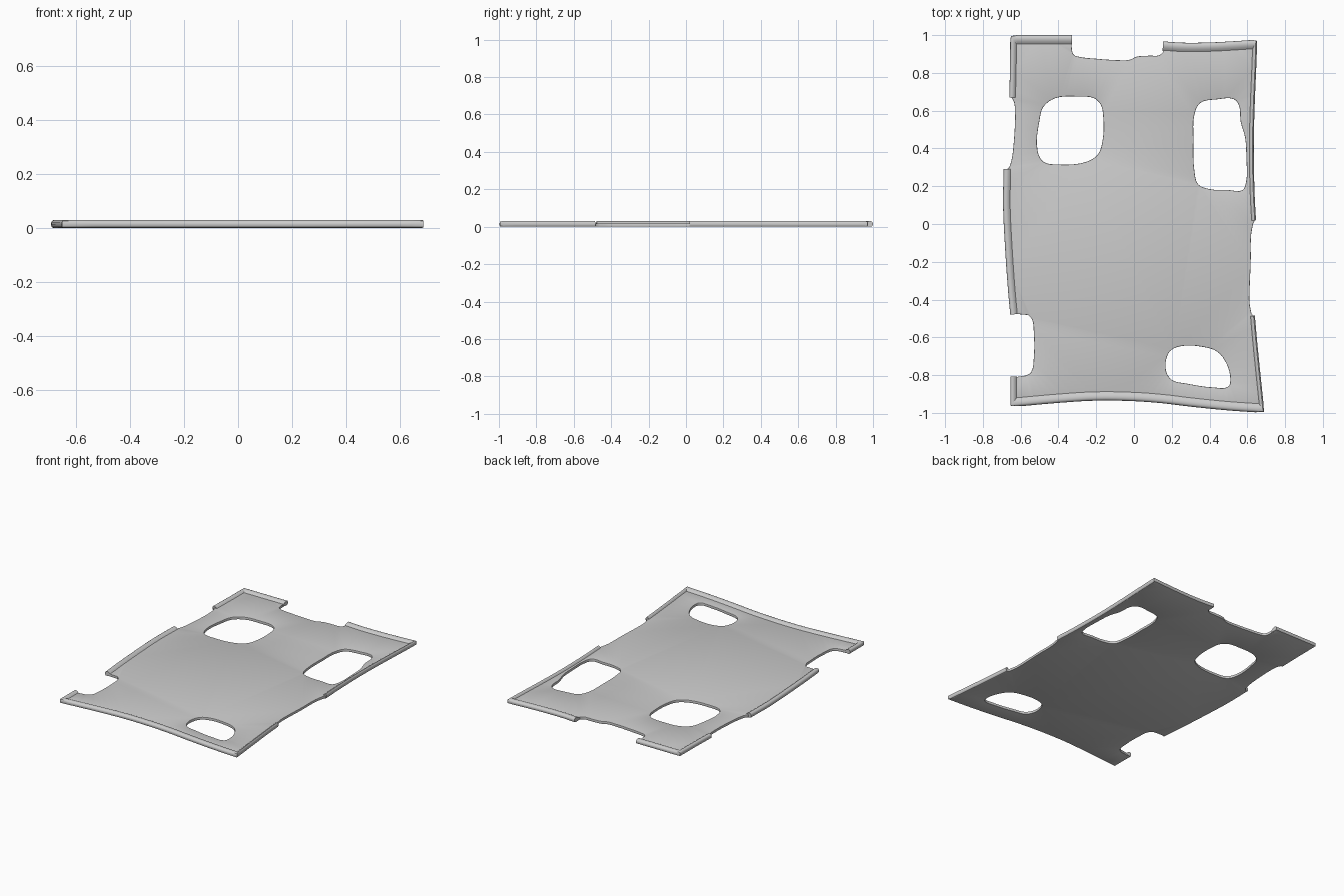
import bpy, bmesh
from mathutils import Vector

if "Cube" in bpy.data.objects:
    bpy.data.objects.remove(bpy.data.objects["Cube"])

STEPS = 4


def smooth(pts, closed=False):
    """Smooth curve through the points, tangents scaled to each span."""
    p = [Vector(q) for q in pts]
    n = len(p)

    def tangent(i):
        if closed:
            a, b, c = p[i - 1], p[i % n], p[(i + 1) % n]
        else:
            a, b, c = p[max(i - 1, 0)], p[i], p[min(i + 1, n - 1)]
        return ((b - a).normalized() + (c - b).normalized()).normalized()
    out = []
    for i in range(n if closed else n - 1):
        j = (i + 1) % n
        length = (p[j] - p[i]).length
        ta, tb = tangent(i) * length, tangent(j) * length
        for k in range(STEPS):
            t = k / STEPS
            out.append(p[i] * (2*t**3 - 3*t**2 + 1) + ta * (t**3 - 2*t**2 + t)
                       + p[j] * (3*t**2 - 2*t**3) + tb * (t**3 - t**2))
    return out if closed else out + [p[-1]]


def inward(pts, closed=False, widths=None):
    """Mitred offset vector at each point (material lies right of the path)."""
    n = len(pts)
    seg = n if closed else n - 1
    w = widths or [1.0] * seg
    nrm = []
    for i in range(seg):
        d = (pts[(i + 1) % n] - pts[i]).normalized()
        nrm.append(Vector((d.y, -d.x)))
    out = []
    for i in range(n):
        a = (i - 1) % seg if closed else max(i - 1, 0)
        b = i % seg if closed else min(i, seg - 1)
        n1, n2, w1, w2 = nrm[a], nrm[b], w[a], w[b]
        det = n1.x * n2.y - n1.y * n2.x
        if abs(det) > 0.6:
            out.append(Vector(((w1 * n2.y - w2 * n1.y) / det,
                               (n1.x * w2 - n2.x * w1) / det)))
        else:
            out.append((n1 + n2).normalized() * (w1 + w2) / 2)
    return out


def sweep(bm, pts, offs, profile, closed=False, ring=False):
    """Sweep an (inset, z) profile; returns the rows of vertices."""
    rows = []
    for inset, z in profile:
        row = []
        for p, o in zip(pts, offs):
            # sharp corners are nipped slightly on the outside
            d = max(inset, 0.005) if o.length > 1.1 else inset
            q = p + o * d
            row.append(bm.verts.new((q.x, q.y, z)))
        rows.append(row)
    m, n = len(rows), len(pts)
    for r in range(m if ring else m - 1):
        a, b = rows[r], rows[(r + 1) % m]
        for i in range(n if closed else n - 1):
            j = (i + 1) % n
            bm.faces.new((a[i], a[j], b[j], b[i]))
    return rows


def finish(bm, name, angle=0.7):
    bmesh.ops.recalc_face_normals(bm, faces=bm.faces)
    me = bpy.data.meshes.new(name)
    bm.to_mesh(me)
    bm.free()
    ob = bpy.data.objects.new(name, me)
    bpy.context.collection.objects.link(ob)
    bpy.ops.object.select_all(action='DESELECT')
    ob.select_set(True)
    bpy.context.view_layer.objects.active = ob
    bpy.ops.object.shade_smooth_by_angle(angle=angle)


# Hemmed edges, clockwise: each is a set of (width, points) runs joined at corners
hems = {
    "hem_back_left": [
        (0.7, [(-.66, .67), (-.656, .85), (-.655, 1)]),
        (1.0, [(-.655, 1), (-.5, 1), (-.328, 1)])],
    "hem_back_right": [
        (1.0, [(.155, .967), (.25, .96), (.4, .961), (.55, .969), (.652, .976)]),
        (0.5, [(.652, .976), (.65, .9), (.638, .6), (.634, .4), (.639, .15), (.646, .02)])],
    "hem_front": [
        (0.5, [(.64, -.485), (.65, -.6), (.67, -.8), (.691, -1)]),
        (1.0, [(.691, -1), (.5, -.987), (.3, -.967), (.15, -.949), (0, -.938), (-.2, -.935),
               (-.4, -.947), (-.655, -.97)]),
        (0.7, [(-.655, -.97), (-.655, -.88), (-.655, -.808)])],
    "hem_left": [
        (0.8, [(-.655, -.48), (-.667, -.35), (-.684, -.1), (-.693, .1), (-.69, .292)])],
}
# Unhemmed cut-outs that follow each hem
notches = [
    [(-.328, .915), (-.318, .895), (-.29, .885), (-.2, .875), (-.1, .868), (-.02, .87),
     (.01, .885), (.08, .891), (.135, .894), (.153, .91)],
    [(.63, .0), (.62, -.06), (.618, -.2), (.612, -.35), (.612, -.42), (.622, -.475)],
    [(-.57, -.802), (-.545, -.785), (-.53, -.7), (-.53, -.58), (-.54, -.505), (-.56, -.482)],
    [(-.66, .302), (-.65, .33), (-.635, .45), (-.63, .6), (-.635, .645), (-.645, .665)],
]
holes = [
    [(-.42, .665), (-.3, .675), (-.21, .665), (-.175, .63), (-.163, .57), (-.165, .45),
     (-.19, .37), (-.25, .33), (-.4, .315), (-.48, .33), (-.51, .385), (-.5, .55), (-.48, .62)],
    [(.35, .64), (.44, .66), (.53, .66), (.555, .63), (.565, .54), (.588, .46), (.595, .35),
     (.593, .22), (.575, .18), (.5, .18), (.4, .185), (.34, .21), (.32, .28), (.315, .45),
     (.32, .58)],
    [(.26, -.645), (.35, -.648), (.44, -.675), (.49, -.74), (.51, -.82), (.5, -.86),
     (.42, -.865), (.28, -.845), (.2, -.825), (.17, -.78), (.175, -.7), (.2, -.665)],
]

# Rolled hem cross-section (inset, z)
hem_profile = [(.012, 0), (.004, .003), (0, .011), (.001, .02), (.006, .0265), (.014, .03),
               (.026, .029), (.037, .025), (.045, .019), (.05, .016), (.05, .004)]

outline = []
for (name, runs), notch in zip(hems.items(), notches):
    pts, widths = [], []
    for width, run in runs:
        s = smooth(run)
        pts += s[1:] if pts else s
        widths += [width] * (len(s) - 1)
    offs = inward(pts, widths=widths)
    bm = bmesh.new()
    rows = sweep(bm, pts, offs, hem_profile, ring=True)
    for end in (0, -1):
        bm.faces.new([row[end] for row in rows])
    finish(bm, name)
    # the sheet edge is tucked inside the hem
    outline += [p + o * .014 for p, o in zip(pts, offs)] + smooth(notch)

# Sheet with softened rims and open holes
T, B = .018, .004
bm = bmesh.new()
caps = {0: [], -1: []}
for loop in [outline] + [smooth(h[::-1], True) for h in holes]:
    rows = sweep(bm, loop, inward(loop, True),
                 [(B, 0), (.001, .001), (0, B), (0, T - B), (.001, T - .001), (B, T)], closed=True)
    for k in caps:
        r = rows[k]
        caps[k] += [bm.edges.get((r[i - 1], r[i])) for i in range(len(r))]
for k, edges in caps.items():
    bmesh.ops.triangle_fill(bm, use_beauty=True, edges=edges, normal=(0, 0, -1 if k == 0 else 1))
finish(bm, "sheet_panel", 0.6)
